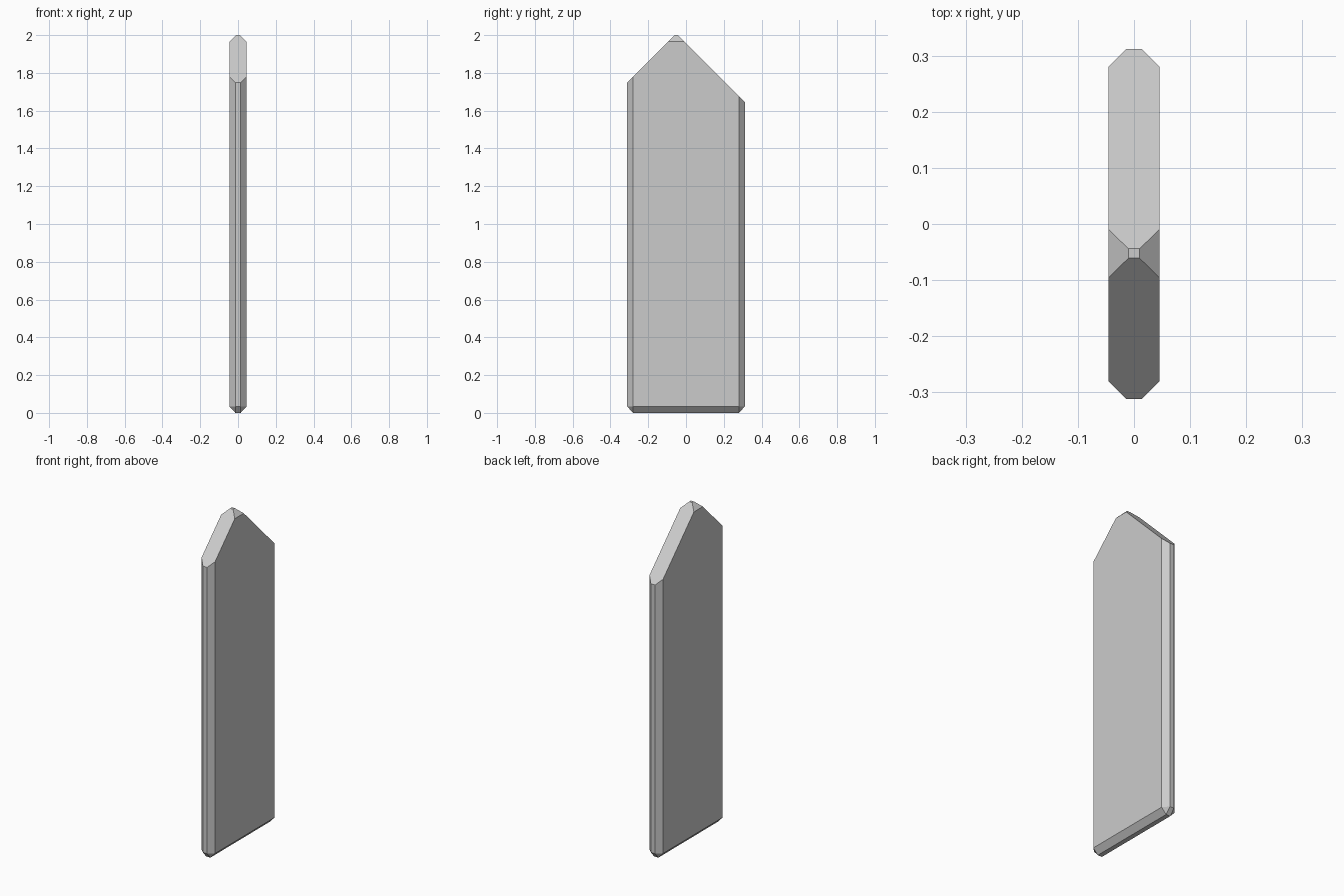
import bpy, bmesh, math

if "Cube" in bpy.data.objects:
    bpy.data.objects.remove(bpy.data.objects["Cube"])

W, D = 0.045, 0.312      # half thickness (x), half width (y)
B = 0.031                # chamfer size
PEAK_F, PEAK_B = -0.061, -0.044   # ends of the small flat on the tip


def slope_z(y):
    """Height of the 45 degree pointed top at a given y."""
    return 2.0 - max(PEAK_F - y, y - PEAK_B, 0)


# Outline corners of one half: broad face, edge strips, foot and tip
points = []
for s in (-1, 1):
    yb, ye = s * (D - B), s * D
    points += [
        (W, yb, 0.033), (W, yb, slope_z(yb)),              # broad face
        (W - B, ye, 0.035), (W - B, ye, slope_z(ye)),      # narrow edge strip
        (W - B, yb, 0),                                    # foot
    ]
points += [(W, PEAK_F - 0.034, 1.966), (W, PEAK_B + 0.034, 1.966)]  # shoulders
points += [(0.010, PEAK_F, 2), (0.010, PEAK_B, 2)]                # tip

# Mirrored across x and skinned as one convex plank
bm = bmesh.new()
for x, y, z in points:
    for m in (-1, 1):
        bm.verts.new((m * x, y, z))
bmesh.ops.convex_hull(bm, input=bm.verts)
bmesh.ops.dissolve_limit(bm, angle_limit=math.radians(2),
                         verts=bm.verts, edges=bm.edges)
bmesh.ops.recalc_face_normals(bm, faces=bm.faces)
mesh = bpy.data.meshes.new("pointed_plank")
bm.to_mesh(mesh)
bm.free()
bpy.context.collection.objects.link(bpy.data.objects.new("pointed_plank", mesh))
